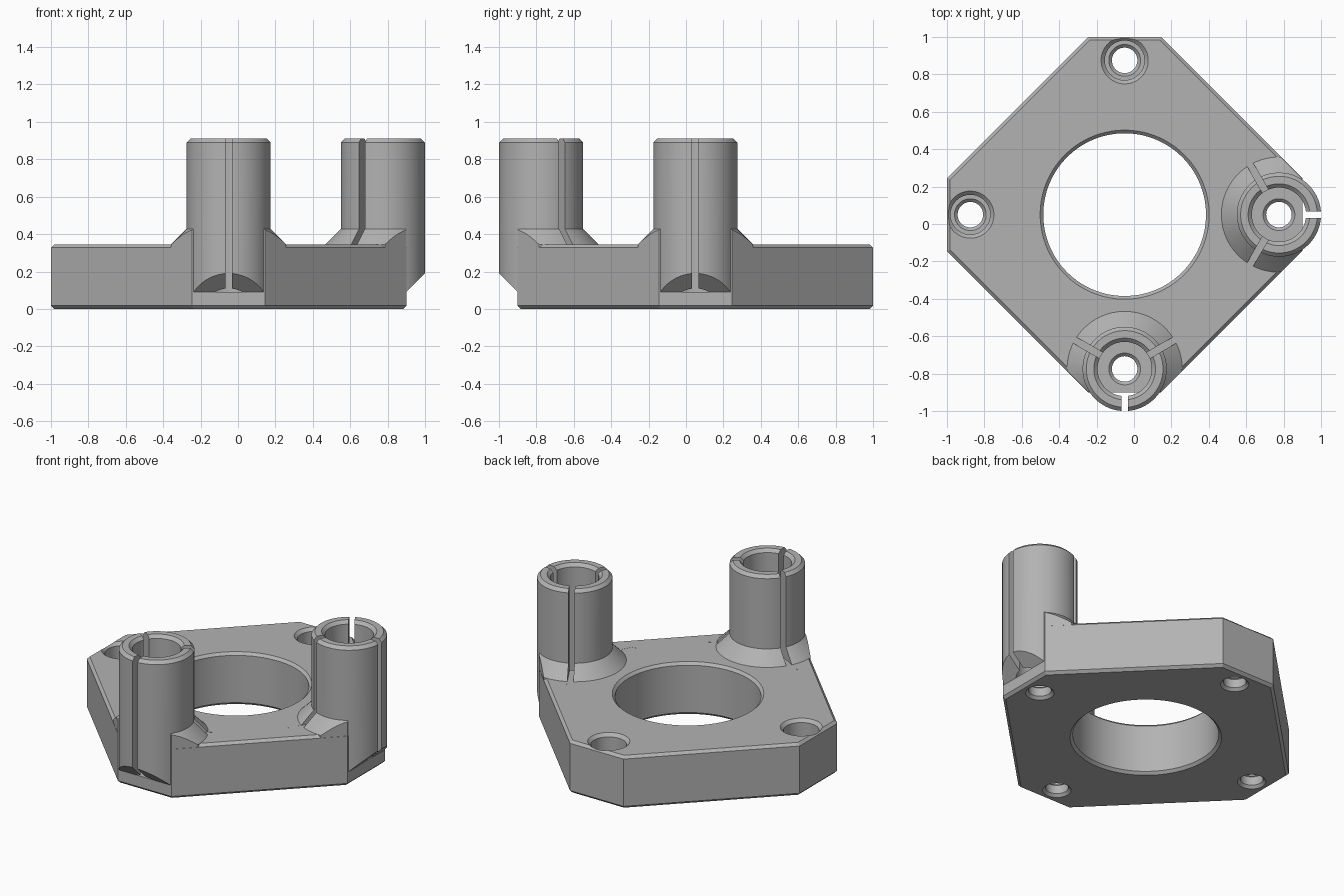
import bpy, bmesh, math
from mathutils import Matrix, Vector

cube = bpy.data.objects.get("Cube")
if cube:
    bpy.data.objects.remove(cube, do_unlink=True)

CX, CY = -0.05, 0.05       # plate centre
HALF, DIAG = 0.95, 1.145   # plate half extent, diamond |x|+|y| limit
TOP, CH = 0.345, 0.017     # plate thickness, chamfer
HOLE = 0.825               # hole distance from the centre
POST_R, POST_TOP = 0.225, 0.91
FLOOR = 0.09               # counterbore floor

grey = bpy.data.materials.new("plain_grey")
grey.use_nodes = True
colour = (0.45, 0.45, 0.45, 1)
grey.diffuse_color = colour
grey.node_tree.nodes["Principled BSDF"].inputs["Base Color"].default_value = colour


def make_object(name, bm):
    bmesh.ops.recalc_face_normals(bm, faces=bm.faces)
    mesh = bpy.data.meshes.new(name)
    bm.to_mesh(mesh)
    bm.free()
    mesh.materials.append(grey)
    obj = bpy.data.objects.new(name, mesh)
    bpy.context.collection.objects.link(obj)
    return obj


def loft(rings):
    """Closed solid through equal-length rings of points."""
    bm = bmesh.new()
    loops = [[bm.verts.new(p) for p in ring] for ring in rings]
    n = len(loops[0])
    for a, b in zip(loops, loops[1:]):
        for i in range(n):
            j = (i + 1) % n
            bm.faces.new((a[i], a[j], b[j], b[i]))
    bm.faces.new(loops[0][::-1])
    bm.faces.new(loops[-1])
    return bm


def lathe(profile, u=0, segments=72):
    """Solid of revolution around a vertical axis at distance u along x."""
    turns = [2 * math.pi * (i + 0.5) / segments for i in range(segments)]
    return loft([[(u + r * math.cos(t), r * math.sin(t), z) for t in turns]
                 for r, z in profile])


def clip(bm, point, normal):
    """Cut away everything on the side the normal points to."""
    bmesh.ops.bisect_plane(bm, geom=bm.verts[:] + bm.edges[:] + bm.faces[:],
                           plane_co=point, plane_no=normal, clear_outer=True)
    bmesh.ops.holes_fill(bm, edges=[e for e in bm.edges if e.is_boundary], sides=0)


def place(bm, angle=0):
    """Turn about the plate centre, then move to it."""
    bm.transform(Matrix.Translation((CX, CY, 0)) @ Matrix.Rotation(angle, 4, 'Z'))
    return bm


def combine(target, tool, operation):
    tool.hide_render = True
    mod = target.modifiers.new("combine", 'BOOLEAN')
    mod.operation, mod.solver, mod.object = operation, 'EXACT', tool
    bpy.context.view_layer.objects.active = target
    bpy.ops.object.modifier_apply(modifier=mod.name)
    bpy.data.objects.remove(tool, do_unlink=True)


def outline(inset, z):
    h = HALF - inset
    w = DIAG - inset * math.sqrt(2) - h
    return [(h, -w, z), (h, w, z), (w, h, z), (-w, h, z),
            (-h, w, z), (-h, -w, z), (-w, -h, z), (w, -h, z)]


# Chamfered plate with clipped corners
flange = make_object("mounting_flange", place(loft([
    outline(CH, 0), outline(0, CH), outline(0, TOP - CH), outline(CH, TOP)])))

post_angles = (0, -math.pi / 2)
for angle in post_angles:
    # Post whose overhang is undercut at 45 degrees
    post = lathe([(POST_R, 0.05), (POST_R, POST_TOP - 0.02),
                  (POST_R - 0.02, POST_TOP)], HOLE)
    clip(post, (HALF, 0, FLOOR), (1, 0, -1))
    combine(flange, make_object("post", place(post, angle)), 'UNION')

    # Conical foot trimmed to the plate sides
    foot = lathe([(0.308, 0.3), (0.308, TOP), (0.22, TOP + 0.088)], HOLE)
    clip(foot, (DIAG - 0.001, 0, 0), (1, 1, 0))
    clip(foot, (DIAG - 0.001, 0, 0), (1, -1, 0))
    clip(foot, (HALF - 0.001, 0, 0), (1, 0, 0))
    combine(flange, make_object("post_foot", place(foot, angle)), 'UNION')

# Large centre bore
combine(flange, make_object("centre_bore", place(lathe([
    (0.472, -0.02), (0.435, CH), (0.435, TOP - CH), (0.472, TOP + 0.02)],
    segments=96))), 'DIFFERENCE')

# Stepped screw holes in all four corners, wider inside the posts
for i in range(4):
    angle = i * math.pi / 2
    is_post = i in (0, 3)
    r, top = (0.145, POST_TOP) if is_post else (0.106, TOP)
    screw = [(0.105, -0.02), (0.068, CH), (0.068, FLOOR - CH), (0.085, FLOOR),
             (r, FLOOR), (r, top - 0.02), (r + 0.04, top + 0.02)]
    combine(flange, make_object("screw_hole", place(lathe(screw, HOLE), angle)),
            'DIFFERENCE')

# Three slots in each post, the outer one running down to the undercut
for angle in post_angles:
    for k in range(3):
        low = FLOOR if k == 0 else TOP - 0.0005
        slot = bmesh.new()
        bmesh.ops.create_cube(slot, size=1)
        slot.transform(Matrix.Translation((HOLE, 0, 0))
                       @ Matrix.Rotation(k * 2 * math.pi / 3, 4, 'Z')
                       @ Matrix.Translation((0.25, 0, (low + 1) / 2))
                       @ Matrix.Diagonal((0.3, 0.036, 1 - low, 1)))
        combine(flange, make_object("slot", place(slot, angle)), 'DIFFERENCE')

# Smooth round walls, sharp chamfers
bpy.ops.object.select_all(action='DESELECT')
flange.select_set(True)
bpy.context.view_layer.objects.active = flange
bpy.ops.object.shade_smooth_by_angle(angle=math.radians(25))
